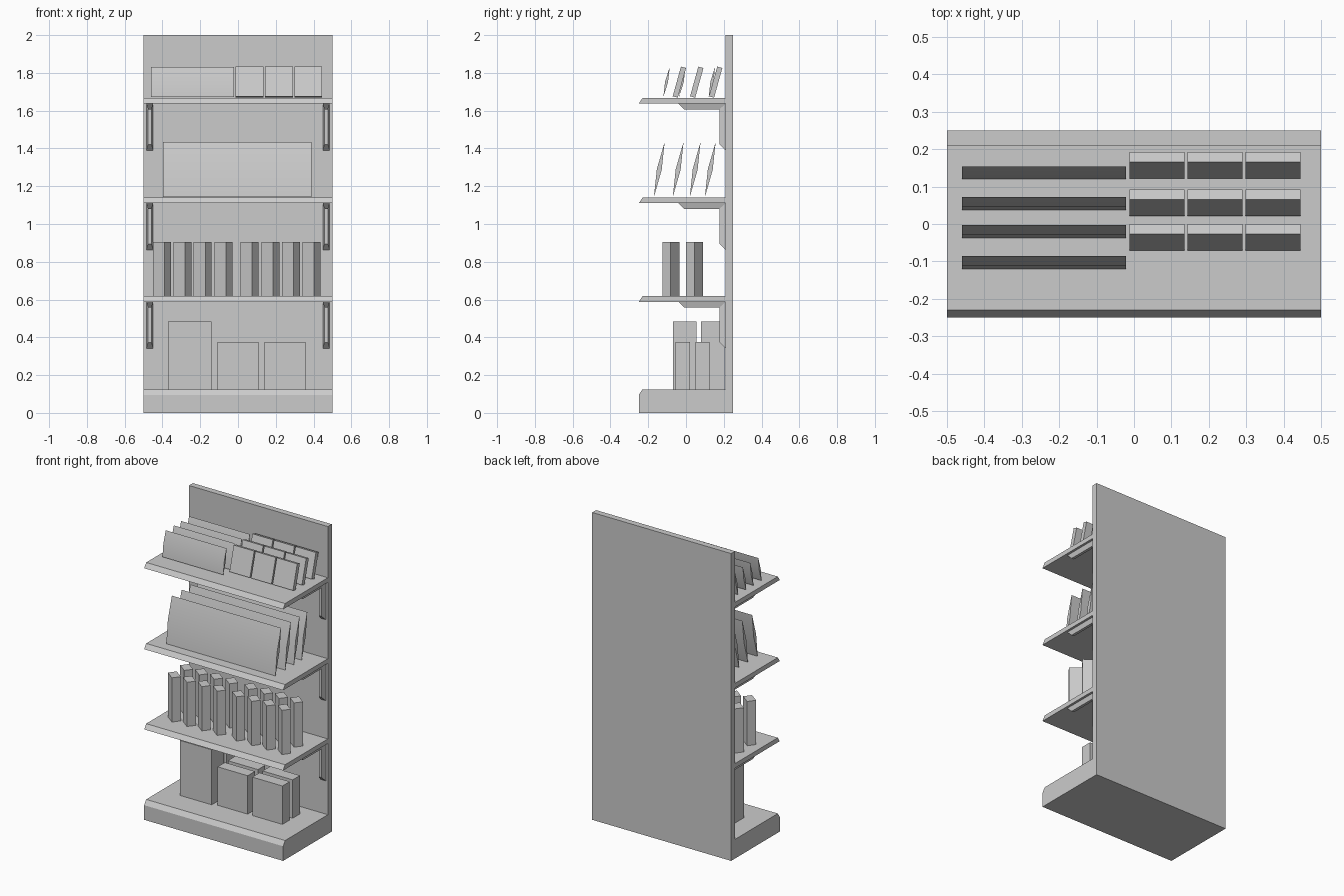
import bpy, bmesh
from math import radians
from mathutils import Matrix, Vector

cube = bpy.data.objects.get("Cube")
if cube:
    bpy.data.objects.remove(cube, do_unlink=True)

GREY = (0.6, 0.6, 0.6, 1.0)
mat = bpy.data.materials.new("plain grey")
mat.use_nodes = True
mat.diffuse_color = GREY
bsdf = next(n for n in mat.node_tree.nodes if n.type == "BSDF_PRINCIPLED")
bsdf.inputs["Base Color"].default_value = GREY


def finish(name, bm):
    bmesh.ops.recalc_face_normals(bm, faces=bm.faces)
    mesh = bpy.data.meshes.new(name)
    bm.to_mesh(mesh)
    bm.free()
    mesh.materials.append(mat)
    obj = bpy.data.objects.new(name, mesh)
    bpy.context.collection.objects.link(obj)
    return obj


def loft(name, start, end):
    """Closed solid between two matching outlines."""
    bm = bmesh.new()
    a = [bm.verts.new(p) for p in start]
    b = [bm.verts.new(p) for p in end]
    bm.faces.new(a)
    bm.faces.new(b)
    for i in range(len(a)):
        j = (i + 1) % len(a)
        bm.faces.new((a[i], a[j], b[j], b[i]))
    return finish(name, bm)


def prism(name, profile, x0, x1):
    """Extrude a (y, z) profile along x."""
    return loft(name, [(x0, y, z) for y, z in profile], [(x1, y, z) for y, z in profile])


def box(name, centre, size, axis="Z", angle=0):
    bm = bmesh.new()
    m = (Matrix.Translation(centre) @ Matrix.Rotation(radians(angle), 4, axis)
         @ Matrix.Diagonal((*size, 1)))
    bmesh.ops.create_cube(bm, size=1, matrix=m)
    return finish(name, bm)


def bag(name, x0, x1, foot, top, bulge):
    """Pillow pack leaning back, with a lens-shaped side."""
    foot, top = Vector(foot), Vector(top)
    d = (top - foot).normalized()
    mid, out = (foot + top) / 2, Vector((-d.y, d.x)) * bulge
    obj = prism(name, [foot, mid - out, top, mid + out], x0, x1)
    bpy.ops.object.select_all(action="DESELECT")
    obj.select_set(True)
    bpy.context.view_layer.objects.active = obj
    bpy.ops.object.shade_smooth_by_angle(angle=radians(30))


# Back panel and plinth
box("back_panel", (0, 0.23, 1), (1, 0.04, 2))
prism("base", [(-0.25, 0), (0.21, 0), (0.21, 0.125), (-0.23, 0.125), (-0.25, 0.095)], -0.5, 0.5)

# Shelves with tapered L brackets
for n, z in enumerate((0.588, 1.11, 1.637), 1):
    top = z + 0.03
    prism(f"shelf_{n}", [(-0.25, z), (0.21, z), (0.21, top), (-0.23, top)], -0.5, 0.5)
    for side, cx in (("right", -0.467), ("left", 0.467)):
        def rect(half, lo, hi):
            return [(cx - half, lo), (cx + half, lo), (cx + half, hi), (cx - half, hi)]
        loft(f"bracket_arm_{side}_{n}",
             [(x, y, z) for x, y in rect(0.018, -0.04, 0.21)],
             [(x, y, z - 0.03) for x, y in rect(0.009, -0.01, 0.178)])
        loft(f"bracket_leg_{side}_{n}",
             [(x, 0.21, h) for x, h in rect(0.018, z - 0.247, z)],
             [(x, 0.177, h) for x, h in rect(0.009, z - 0.215, z - 0.03)])

# Cartons on the plinth
for i, y in enumerate((-0.0075, 0.1425), 1):
    box(f"tall_carton_{i}", (-0.255, y, 0.304), (0.23, 0.125, 0.358))
for i, y in enumerate((-0.0175, 0.0875), 1):
    for j, x in enumerate((0, 0.25), 1):
        box(f"small_carton_{i}_{j}", (x, y, 0.25), (0.217, 0.075, 0.25))

# Upright turned packets on the lowest shelf
for i, y in enumerate((-0.08, 0.046), 1):
    for j, x in enumerate((-0.402, -0.294, -0.187, -0.077, 0.061, 0.172, 0.28, 0.389), 1):
        box(f"upright_packet_{i}_{j}", (x, y, 0.762), (0.077, 0.055, 0.288), "Z", -37)

# Wide bags on the middle shelf
for i, y in enumerate((-0.17, -0.07, 0.02, 0.1), 1):
    bag(f"wide_bag_{i}", -0.397, 0.389, (y, 1.143), (y + 0.057, 1.434), 0.013)

# Bags and leaning boxes on the top shelf
for i, y in enumerate((-0.12, -0.037, 0.038, 0.12), 1):
    bag(f"top_bag_{i}", -0.46, -0.022, (y, 1.672), (y + 0.034, 1.832), 0.008)
for i, y in enumerate((-0.035, 0.057, 0.157), 1):
    for j in range(3):
        box(f"leaning_box_{i}_{j + 1}", (0.0615 + 0.155 * j, y, 1.751),
            (0.147, 0.028, 0.163), "X", -15.5)
